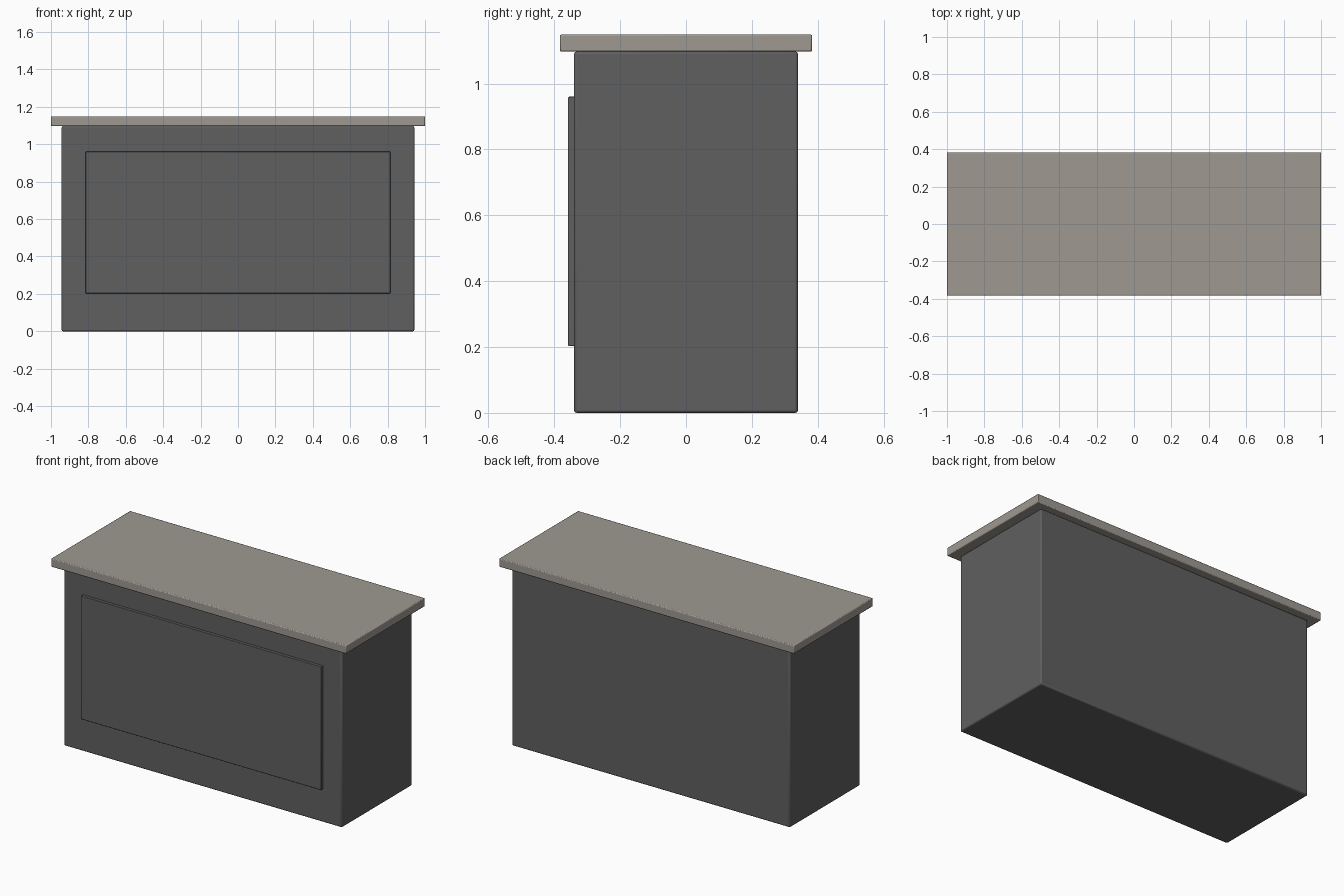
import bpy

cube = bpy.data.objects.get("Cube")
if cube:
    bpy.data.objects.remove(cube, do_unlink=True)


def make_material(name, rgb):
    mat = bpy.data.materials.new(name)
    mat.use_nodes = True
    color = (*rgb, 1)
    mat.diffuse_color = color
    mat.node_tree.nodes["Principled BSDF"].inputs["Base Color"].default_value = color
    return mat


def make_box(name, low, high, mat, bevel):
    """Axis-aligned box between two corners, with softly rounded edges."""
    center = [(a + b) / 2 for a, b in zip(low, high)]
    bpy.ops.mesh.primitive_cube_add(size=1, location=center)
    obj = bpy.context.object
    obj.name = name
    obj.scale = [b - a for a, b in zip(low, high)]
    bpy.ops.object.transform_apply(location=False, rotation=False, scale=True)
    obj.data.materials.append(mat)
    mod = obj.modifiers.new("rounded_edges", "BEVEL")
    mod.width = bevel
    mod.segments = 2
    bpy.ops.object.shade_smooth_by_angle()
    return obj


charcoal = make_material("charcoal_paint", (0.115, 0.115, 0.115))
stone = make_material("warm_grey_stone", (0.345, 0.32, 0.285))

# Cabinet body
make_box("counter_body", (-0.943, -0.34, 0), (0.943, 0.34, 1.097), charcoal, 0.008)
# Raised panel on the front
make_box("front_panel", (-0.815, -0.358, 0.203), (0.815, -0.335, 0.96), charcoal, 0.003)
# Overhanging worktop
make_box("counter_top", (-1, -0.383, 1.097), (1, 0.383, 1.149), stone, 0.005)
